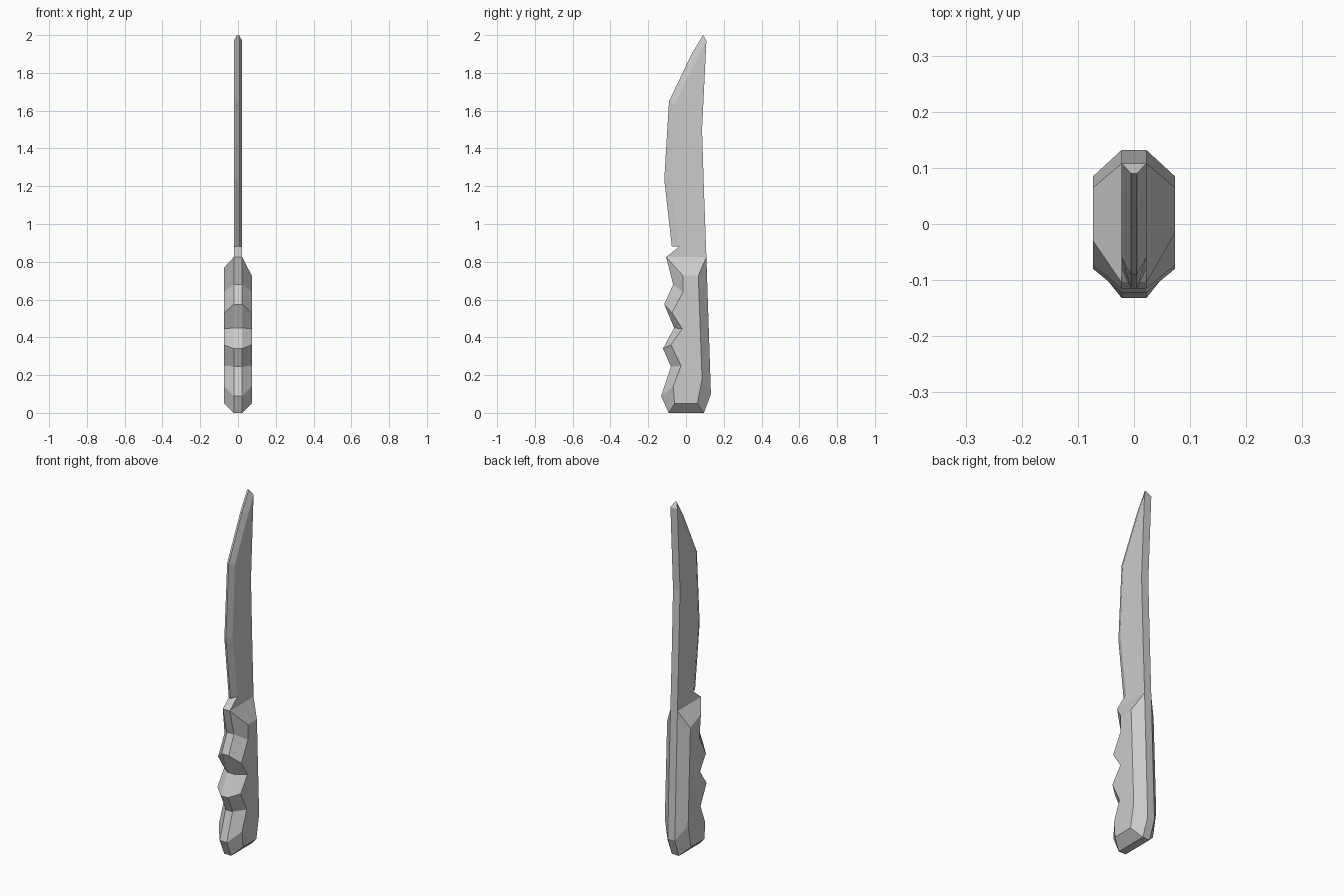
import bpy
import bmesh

cube = bpy.data.objects.get("Cube")
if cube:
    bpy.data.objects.remove(cube, do_unlink=True)

grey = bpy.data.materials.new("plain grey")
grey.use_nodes = True
colour = (0.6, 0.6, 0.6, 1)
grey.diffuse_color = colour
grey.node_tree.nodes["Principled BSDF"].inputs["Base Color"].default_value = colour

THIN, WIDE, EDGE = 0.022, 0.073, 0.005   # half widths: spine, grip, cutting edge


def build(name, fill):
    """Make one flat-shaded object from the faces that fill() adds."""
    bm = bmesh.new()

    def face(points):
        bm.faces.new([bm.verts.new(p) for p in points])

    fill(face)
    bmesh.ops.remove_doubles(bm, verts=bm.verts, dist=0.0005)
    bmesh.ops.recalc_face_normals(bm, faces=bm.faces)
    mesh = bpy.data.meshes.new(name)
    bm.to_mesh(mesh)
    bm.free()
    mesh.materials.append(grey)
    obj = bpy.data.objects.new(name, mesh)
    bpy.context.collection.objects.link(obj)


def at(x, line):
    return [(x, y, z) for y, z in line]


def strip(face, a, b):
    """Quads between two lines of equal length."""
    for i in range(len(a) - 1):
        face([a[i], a[i + 1], b[i + 1], b[i]])


# Grip: finger-grooved front, plain back, chamfered all round (y, z)
front = [(-0.105, 0.825), (-0.068, 0.68), (-0.115, 0.575), (-0.063, 0.45),
         (-0.122, 0.34), (-0.08, 0.245), (-0.132, 0.09), (-0.092, 0)]
front_in = [(-0.016, 0.727), (-0.016, 0.64), (-0.074, 0.53), (-0.02, 0.445),
            (-0.08, 0.36), (-0.026, 0.25), (-0.068, 0.14), (-0.06, 0.05)]
back = [(0.108, 0.825), (0.132, 0.1), (0.095, 0)]
back_in = [(0.065, 0.727), (0.085, 0.18), (0.06, 0.05)]


def fill_handle(face):
    for s in (1, -1):
        inner = list(front_in)
        if s < 0:
            inner[0] = (-0.03, 0.77)
        f, b = at(s * THIN, front), at(s * THIN, back)
        fi, bi = at(s * WIDE, inner), at(s * WIDE, back_in)
        strip(face, f, fi)
        strip(face, b, bi)
        face(fi + bi[::-1])
        for end in (0, -1):
            face([f[end], fi[end], bi[end], b[end]])
    for line in (front, back):
        strip(face, at(THIN, line), at(-THIN, line))
    for end in (0, -1):
        pair = [front[end], back[end]]
        strip(face, at(THIN, pair), at(-THIN, pair))


# Blade: ground edge at the front, flat spine behind, notch above the grip
edge = [(-0.075, 0.88), (-0.115, 1.235), (-0.09, 1.65), (0.03, 1.9), (0.09, 2)]
bevel = [(-0.037, 0.88), (-0.08, 1.235), (-0.06, 1.635), (0.06, 1.88), (0.108, 1.97)]
spine = [(0.108, 1.97), (0.085, 1.5), (0.095, 1.18), (0.108, 0.825)]
notch = [(-0.105, 0.825), (-0.037, 0.88)]


def fill_blade(face):
    for s in (1, -1):
        strip(face, at(s * EDGE, edge), at(s * THIN, bevel))
        face(at(s * THIN, bevel + spine[1:] + notch[:1]))
    strip(face, at(EDGE, edge), at(-EDGE, edge))
    strip(face, at(THIN, spine), at(-THIN, spine))
    strip(face, at(THIN, notch), at(-THIN, notch))
    # Blade heel and tip
    for end in (0, -1):
        e, v = [edge[end]], [bevel[end]]
        face(at(EDGE, e) + at(THIN, v) + at(-THIN, v) + at(-EDGE, e))


build("handle", fill_handle)
build("blade", fill_blade)
